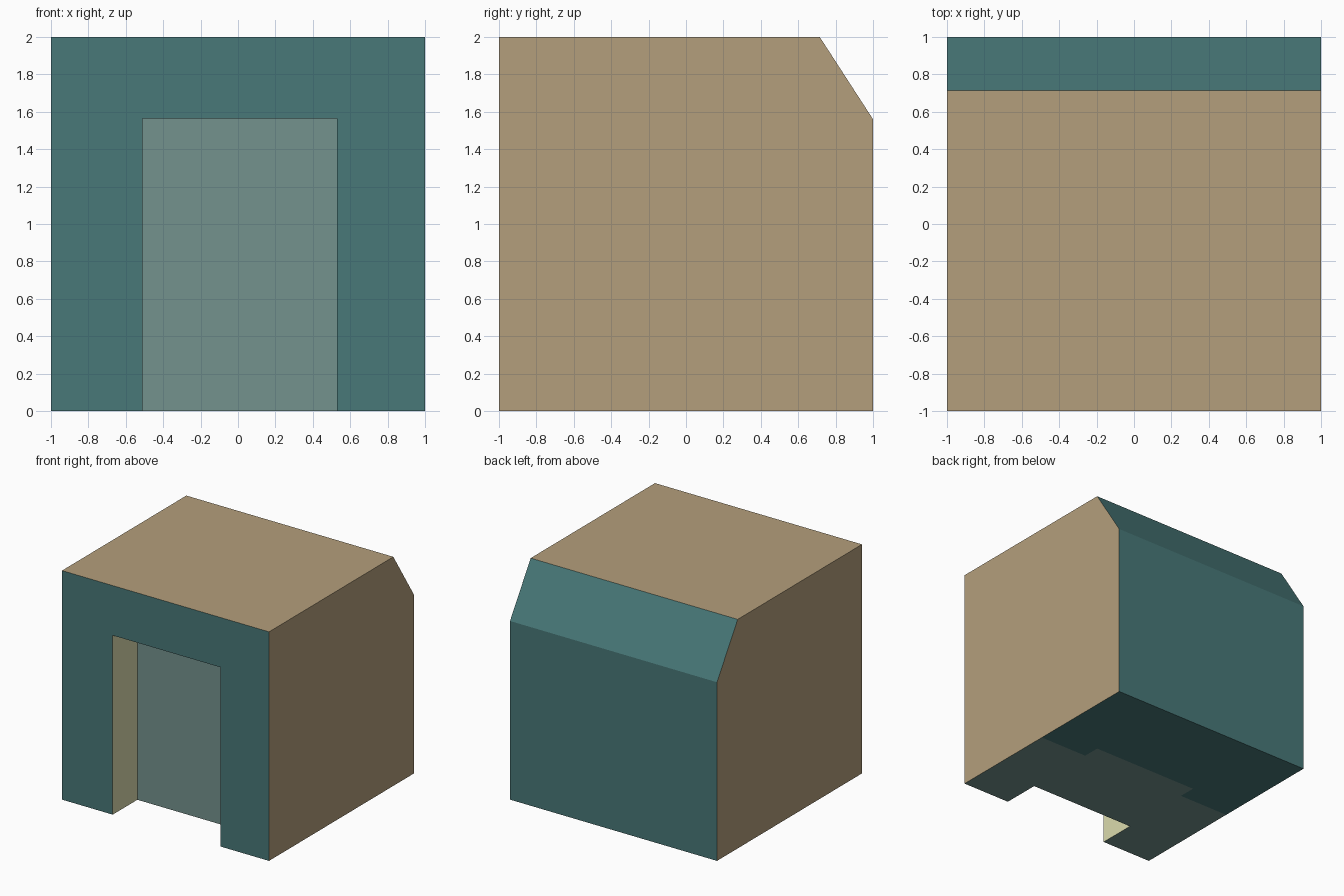
import bpy, bmesh
from mathutils import Vector

if "Cube" in bpy.data.objects:
    bpy.data.objects.remove(bpy.data.objects["Cube"])


def srgb(r, g, b):
    def lin(c):
        c /= 255
        return c / 12.92 if c <= 0.04045 else ((c + 0.055) / 1.055) ** 2.4
    return (lin(r), lin(g), lin(b), 1)


def material(name, rgb):
    m = bpy.data.materials.new(name)
    m.diffuse_color = srgb(*rgb)
    m.use_nodes = True
    m.node_tree.nodes["Principled BSDF"].inputs["Base Color"].default_value = m.diffuse_color
    return m


def prism(name, profile, x0, x1):
    """Extrude a (y, z) profile from x0 to x1."""
    bm = bmesh.new()
    face = bm.faces.new([bm.verts.new((x0, y, z)) for y, z in profile])
    out = bmesh.ops.extrude_face_region(bm, geom=[face])["geom"]
    moved = [v for v in out if isinstance(v, bmesh.types.BMVert)]
    bmesh.ops.translate(bm, verts=moved, vec=(x1 - x0, 0, 0))
    bmesh.ops.recalc_face_normals(bm, faces=bm.faces)
    mesh = bpy.data.meshes.new(name)
    bm.to_mesh(mesh)
    bm.free()
    ob = bpy.data.objects.new(name, mesh)
    bpy.context.collection.objects.link(ob)
    return ob


# Doorway extents
X0, X1, DOOR_Y, DOOR_Z = -0.51, 0.53, -0.66, 1.565
FLOOR_Y = 0.155

# Block with the sloped top back edge, and the doorway cutter
body = prism("block_body", [(-1, 0), (1, 0), (1, 1.56), (0.715, 2), (-1, 2)], -1, 1)
cutter = prism("doorway_cutter", [(-1.5, -0.5), (DOOR_Y, -0.5), (DOOR_Y, DOOR_Z), (-1.5, DOOR_Z)], X0, X1)
mod = body.modifiers.new("doorway", "BOOLEAN")
mod.operation, mod.solver, mod.object = "DIFFERENCE", "EXACT", cutter
bpy.context.view_layer.update()
cut_mesh = bpy.data.meshes.new_from_object(body.evaluated_get(bpy.context.evaluated_depsgraph_get()))
body.modifiers.clear()
body.data = cut_mesh
bpy.data.objects.remove(cutter)

# Materials
cut_mesh.materials.clear()
for name, rgb in (("teal", (72, 120, 120)), ("tan", (180, 159, 124)),
                  ("grey_green", (116, 146, 141)), ("cream", (218, 218, 173))):
    cut_mesh.materials.append(material(name, rgb))
TEAL, TAN, GREY, CREAM = range(4)

# Split the underside along its colour border
bm = bmesh.new()
bm.from_mesh(cut_mesh)
for co, no in (((0, 0, 0), (0, 1, 0)), ((0, FLOOR_Y, 0), (0, 1, 0)),
               ((X0, 0, 0), (1, 0, 0)), ((X1, 0, 0), (1, 0, 0))):
    bm.normal_update()
    floor = [f for f in bm.faces if f.normal.z < -0.9 and f.calc_center_median().z < 0.01]
    edges = {e for f in floor for e in f.edges}
    verts = {v for f in floor for v in f.verts}
    bmesh.ops.bisect_plane(bm, geom=floor + list(edges) + list(verts), dist=1e-4,
                           plane_co=Vector(co), plane_no=Vector(no))

# Colour faces by direction and position
bm.normal_update()
for f in bm.faces:
    c, n = f.calc_center_bounds(), f.normal
    f.smooth = False
    if n.z < -0.9 and c.z < 0.01:
        limit = FLOOR_Y if X0 < c.x < X1 else 0
        f.material_index = GREY if c.y < limit else TEAL
    elif n.z < -0.9 or (abs(n.x) > 0.9 and abs(c.x) < 0.9):
        f.material_index = CREAM
    elif n.y < -0.9 and c.y > -0.9:
        f.material_index = GREY
    elif abs(n.x) > 0.9 or n.z > 0.9:
        f.material_index = TAN
    else:
        f.material_index = TEAL
bm.to_mesh(cut_mesh)
bm.free()
